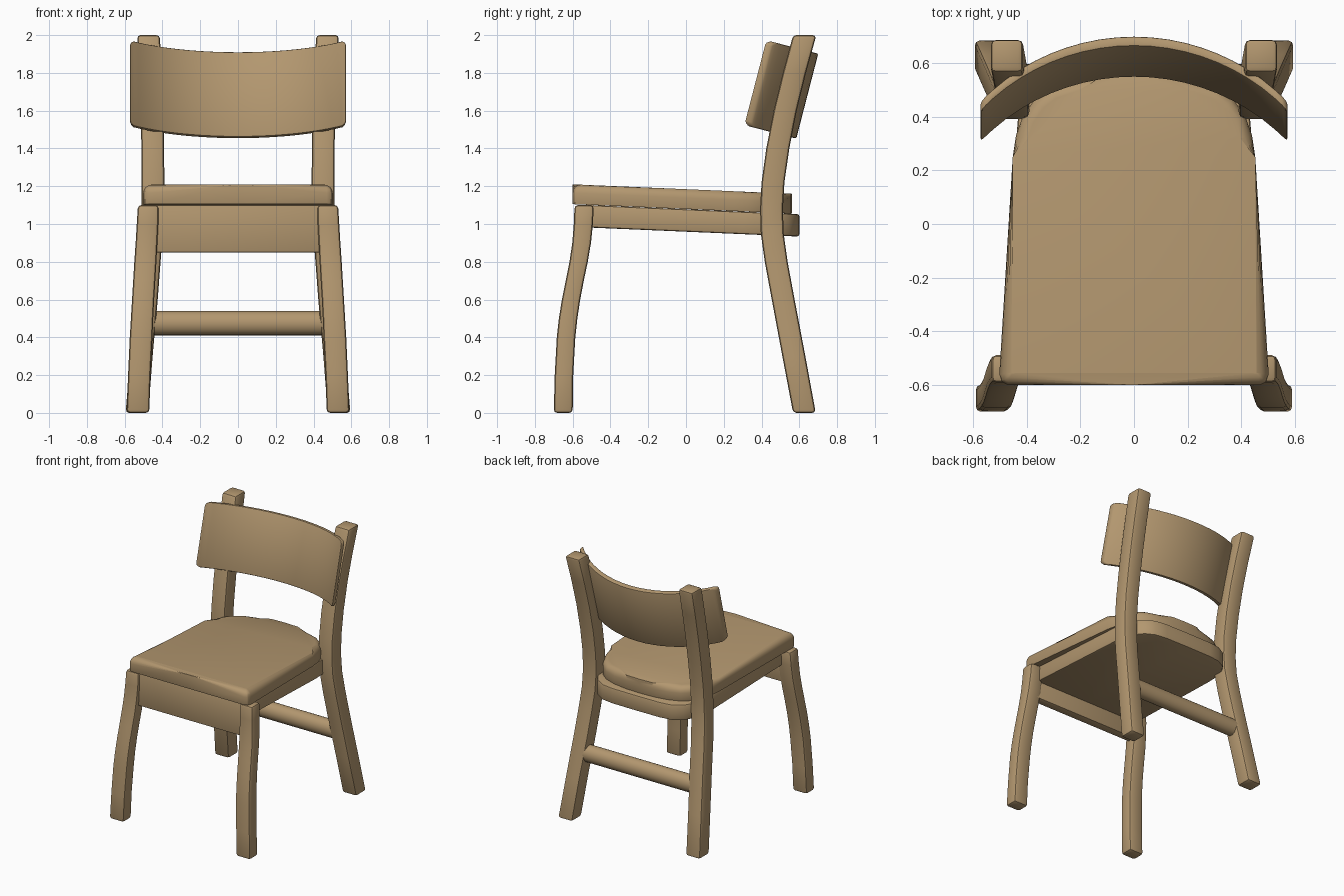
import bpy, bmesh, math

if "Cube" in bpy.data.objects:
    bpy.data.objects.remove(bpy.data.objects["Cube"])

wood = bpy.data.materials.new("wood")
wood.diffuse_color = (0.45, 0.31, 0.16, 1)
wood.use_nodes = True
wood.node_tree.nodes["Principled BSDF"].inputs["Base Color"].default_value = wood.diffuse_color


def finish(name, bm, bevel=0.0, mirror=False):
    bmesh.ops.recalc_face_normals(bm, faces=bm.faces)
    me = bpy.data.meshes.new(name)
    bm.to_mesh(me)
    bm.free()
    ob = bpy.data.objects.new(name, me)
    bpy.context.collection.objects.link(ob)
    me.materials.append(wood)
    if bevel:
        m = ob.modifiers.new("bevel", 'BEVEL')
        m.width, m.segments, m.limit_method = bevel, 2, 'ANGLE'
        m.angle_limit = math.radians(40)
    if mirror:
        ob.modifiers.new("mirror", 'MIRROR')
    return ob


def loft(bm, rings):
    """Skin a list of equal-length point loops and cap both ends."""
    loops = [[bm.verts.new(p) for p in r] for r in rings]
    n = len(loops[0])
    for a, b in zip(loops, loops[1:]):
        for i in range(n):
            j = (i + 1) % n
            bm.faces.new((a[i], a[j], b[j], b[i]))
    bm.faces.new(loops[0])
    bm.faces.new(loops[-1])


def leg(name, sections):
    # each section: z, inner x, outer x, front y, back y
    bm = bmesh.new()
    loft(bm, [[(x0, y0, z), (x1, y0, z), (x1, y1, z), (x0, y1, z)]
              for z, x0, x1, y0, y1 in sections])
    finish(name, bm, 0.018, True)


def slab(name, half, z0, z1, top_round, bevel):
    """Extrude a mirrored half outline, round the top rim, then slope it backwards."""
    outline = half + [(-x, y) for x, y in reversed(half) if x > 0]
    bm = bmesh.new()
    loft(bm, [[(x, y, z) for x, y in outline] for z in (z0, z1)])
    if top_round:
        rim = [e for e in bm.edges if all(v.co.z > z1 - 1e-4 for v in e.verts)]
        bmesh.ops.bevel(bm, geom=rim, offset=top_round, segments=4,
                        profile=0.5, affect='EDGES')
    for v in bm.verts:
        v.co.z -= 0.043 * (v.co.y + 0.6)
    return finish(name, bm, bevel)


# Legs
leg("front_leg", [
    (0.0, 0.47, 0.59, -0.70, -0.60), (0.2, 0.463, 0.582, -0.695, -0.597),
    (0.4, 0.453, 0.573, -0.684, -0.586), (0.5, 0.449, 0.567, -0.673, -0.575),
    (0.6, 0.444, 0.561, -0.657, -0.56), (0.7, 0.438, 0.555, -0.637, -0.541),
    (0.8, 0.432, 0.549, -0.617, -0.52), (0.9, 0.427, 0.542, -0.602, -0.503),
    (1.0, 0.422, 0.536, -0.594, -0.493), (1.1, 0.42, 0.53, -0.59, -0.488)])
leg("rear_leg", [
    (0.0, 0.475, 0.595, 0.567, 0.687), (0.3, 0.452, 0.57, 0.51, 0.632),
    (0.6, 0.425, 0.545, 0.454, 0.575), (0.8, 0.41, 0.53, 0.417, 0.538),
    (0.95, 0.398, 0.518, 0.396, 0.517), (1.08, 0.392, 0.512, 0.392, 0.513),
    (1.22, 0.39, 0.51, 0.40, 0.521), (1.4, 0.391, 0.511, 0.425, 0.547),
    (1.6, 0.396, 0.516, 0.464, 0.586), (1.8, 0.404, 0.524, 0.513, 0.635),
    (2.0, 0.414, 0.534, 0.567, 0.69)])

# Seat cushion board and the frame below it
slab("seat", [(0.0, -0.6), (0.47, -0.6), (0.493, -0.588), (0.502, -0.56),
              (0.452, 0.25), (0.44, 0.33), (0.415, 0.40), (0.37, 0.465),
              (0.31, 0.51), (0.22, 0.54), (0.11, 0.556), (0.0, 0.56)],
     1.105, 1.21, 0.045, 0.01)
slab("seat_frame", [(0.0, -0.54), (0.455, -0.54), (0.44, 0.30), (0.432, 0.40),
                    (0.405, 0.48), (0.36, 0.545), (0.29, 0.585), (0.2, 0.598),
                    (0.0, 0.60)], 0.985, 1.104, 0, 0.012)

# Front apron panel
bm = bmesh.new()
loft(bm, [[(x, -0.575, z), (x, -0.51, z), (x, -0.51, z + 0.25), (x, -0.575, z + 0.25)]
          for x, z in ((-0.46, 0.85), (0.46, 0.85))])
finish("front_apron", bm, 0.006)

# Round stretcher between the rear legs
bm = bmesh.new()
loft(bm, [[(x, 0.54 + 0.056 * math.cos(a), 0.475 + 0.064 * math.sin(a))
           for a in (math.tau * i / 24 for i in range(24))] for x in (-0.48, 0.48)])
finish("rear_stretcher", bm)

# Curved, tilted backrest with rounded corners
tilt, R, half_w = math.radians(14.5), 0.779, 0.572
s, c = math.sin(tilt), math.cos(tilt)
span = math.asin(half_w / R)
angles = [span * i / 10 for i in range(-9, 10)]
angles = [-span, -span * 0.985, -span * 0.955] + angles + [span * 0.955, span * 0.985, span]
rings = []
for a in angles:
    f = abs(a) / span
    h = 0.232 - (0.026 if f > 0.999 else 0.009 if f > 0.98 else 0)
    back = R * math.cos(a) - R
    rings.append([(R * math.sin(a), 0.642 + v * c + u * s, 1.677 - v * s + u * c)
                  for v, u in ((back, -h), (back, h), (back - 0.038, h), (back - 0.038, -h))])
bm = bmesh.new()
loft(bm, rings)
finish("backrest", bm, 0.008)

# Apply modifiers and smooth the curved faces
bpy.ops.object.select_all(action='SELECT')
bpy.context.view_layer.objects.active = bpy.data.objects["seat"]
bpy.ops.object.convert(target='MESH')
bpy.ops.object.shade_smooth_by_angle(angle=math.radians(35))
